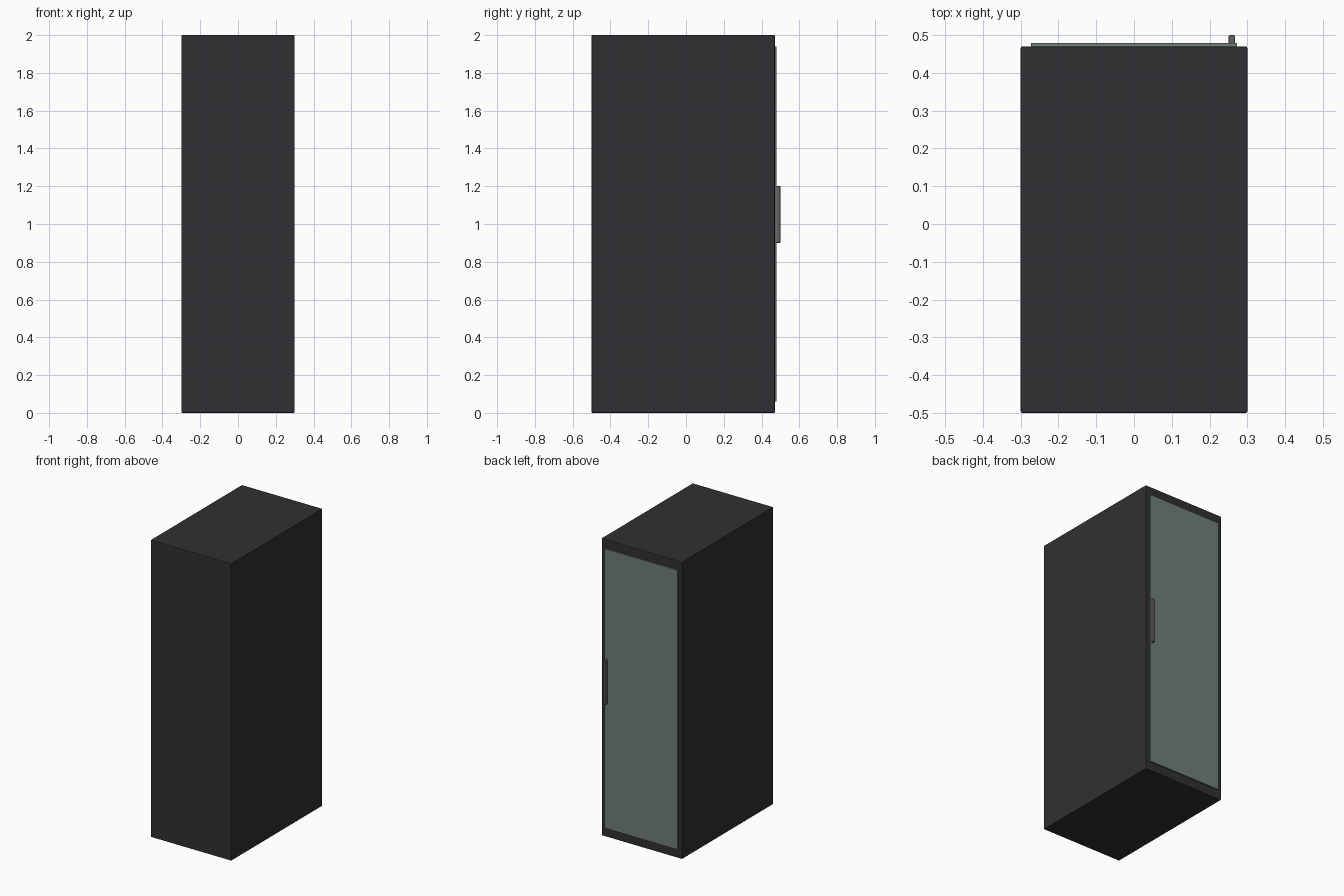
import bpy

if "Cube" in bpy.data.objects:
    bpy.data.objects.remove(bpy.data.objects["Cube"])


def material(name, color):
    m = bpy.data.materials.new(name)
    m.diffuse_color = color
    m.use_nodes = True
    m.node_tree.nodes["Principled BSDF"].inputs["Base Color"].default_value = m.diffuse_color
    return m


def box(name, lo, hi, bevel=0.0, mat=None, segments=2):
    size = [b - a for a, b in zip(lo, hi)]
    bpy.ops.mesh.primitive_cube_add(size=1, location=[(a + b) / 2 for a, b in zip(lo, hi)])
    ob = bpy.context.object
    ob.name = name
    ob.scale = size
    bpy.ops.object.transform_apply(location=False, rotation=False, scale=True)
    if bevel:
        mod = ob.modifiers.new("edge_bevel", 'BEVEL')
        mod.width = bevel
        mod.segments = segments
    if mat:
        ob.data.materials.append(mat)
    return ob


black = material("black_metal", (0.03, 0.03, 0.033, 1))
glass = material("tinted_glass", (0.16, 0.21, 0.2, 1))
steel = material("handle_metal", (0.12, 0.12, 0.12, 1))

# Cabinet shell
box("cabinet_body", (-0.3, -0.5, 0), (0.3, 0.47, 2), 0.004, black)
# Glass door on the +y face
box("glass_door", (-0.272, 0.465, 0.06), (0.272, 0.479, 1.94), 0, glass)
# Vertical door handle
box("door_handle", (0.25, 0.475, 0.9), (0.268, 0.5, 1.2), 0.004, steel)
